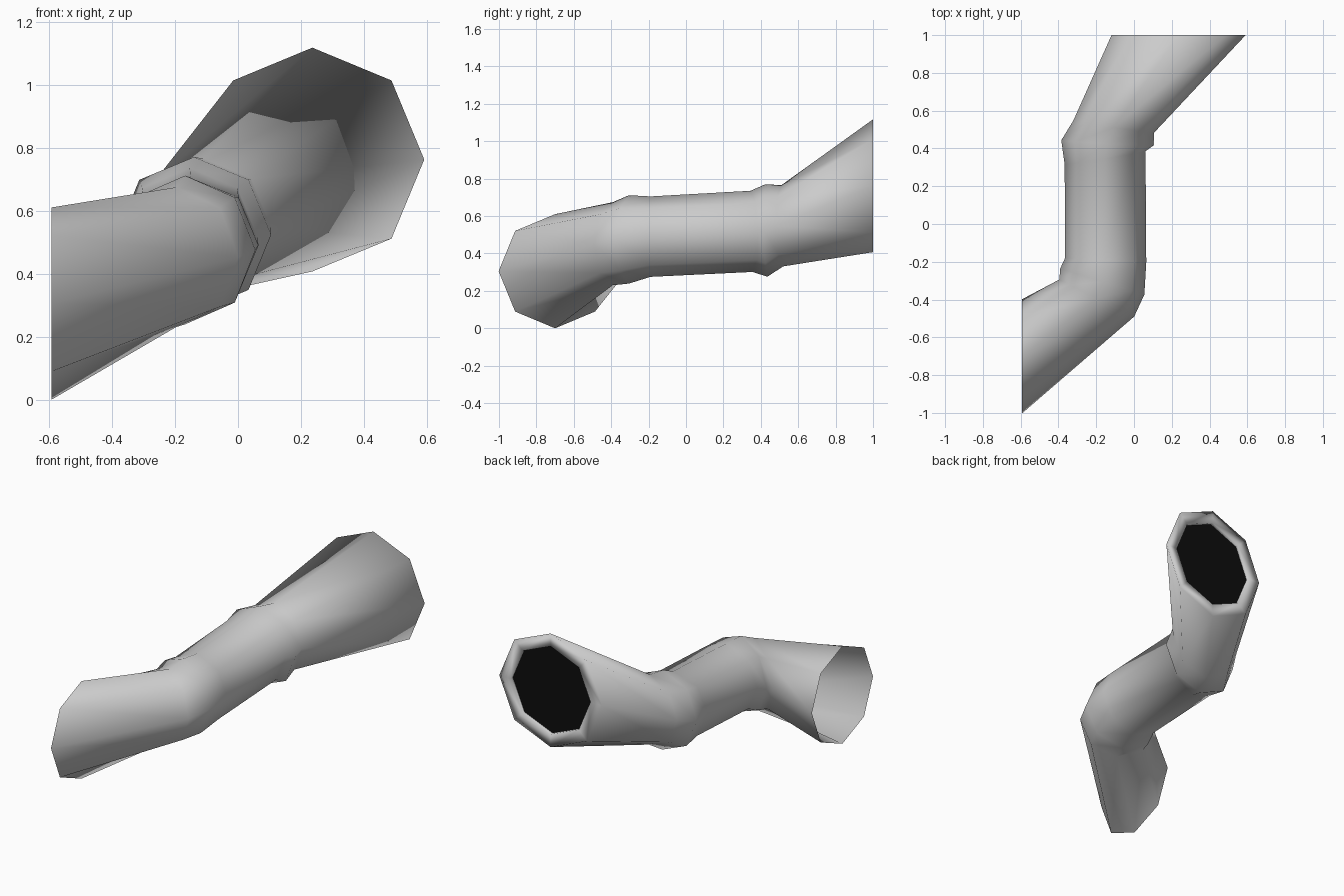
import bpy, math
from mathutils import Vector

if "Cube" in bpy.data.objects:
    bpy.data.objects.remove(bpy.data.objects["Cube"])

SIDES = 8


def ring(centre, side, up):
    """Octagon from a centre and two half-axis vectors."""
    c, s, u = Vector(centre), Vector(side), Vector(up)
    return [c + s * math.cos(i * math.tau / SIDES) + u * math.sin(i * math.tau / SIDES)
            for i in range(SIDES)]


def make(name, verts, faces):
    mesh = bpy.data.meshes.new(name)
    mesh.from_pydata(verts, [], faces)
    mesh.update()
    for p in mesh.polygons:
        p.use_smooth = True
    obj = bpy.data.objects.new(name, mesh)
    bpy.context.collection.objects.link(obj)
    return obj


def loft(name, rings):
    verts = [v for r in rings for v in r]
    faces = []
    for k in range(len(rings) - 1):
        for i in range(SIDES):
            j = (i + 1) % SIDES
            a, b = k * SIDES, (k + 1) * SIDES
            faces.append((b + i, b + j, a + j, a + i))
    return make(name, verts, faces)


flare = (0.236, 1.0, 0.762)
hole = ring((0.236, 0.98, 0.762), (0.275, 0, 0), (0, 0, 0.275))

# Bent pipe: open inlet, lower collar, middle, upper collar, flare, rim and lip
loft("bent_pipe", [
    ring((-0.592, -0.70, 0.305), (0, -0.302, 0), (0, 0, 0.305)),
    ring((-0.197, -0.392, 0.452), (0.198, -0.098, 0), (0, 0.0, 0.222)),
    ring((-0.168, -0.305, 0.475), (0.223, -0.068, 0), (0, 0.0, 0.236)),
    ring((-0.150, -0.19, 0.490), (0.215, -0.01, 0), (0, 0.0, 0.215)),
    ring((-0.153, 0.35, 0.518), (0.214, 0.035, 0), (0, -0.005, 0.217)),
    ring((-0.140, 0.43, 0.523), (0.245, -0.013, 0), (0, -0.005, 0.247)),
    ring((-0.108, 0.515, 0.548), (0.213, -0.033, 0), (0, -0.005, 0.217)),
    ring(flare, (0.355, 0, 0), (0, 0, 0.355)),
    ring(flare, (0.275, 0, 0), (0, 0, 0.275)),
    hole,
])

# Black mouth of the flare
opening = make("dark_opening", hole, [tuple(reversed(range(SIDES)))])
mat = bpy.data.materials.new("black")
mat.diffuse_color = (0.004, 0.004, 0.004, 1)
mat.use_nodes = True
mat.node_tree.nodes["Principled BSDF"].inputs["Base Color"].default_value = mat.diffuse_color
opening.data.materials.append(mat)
